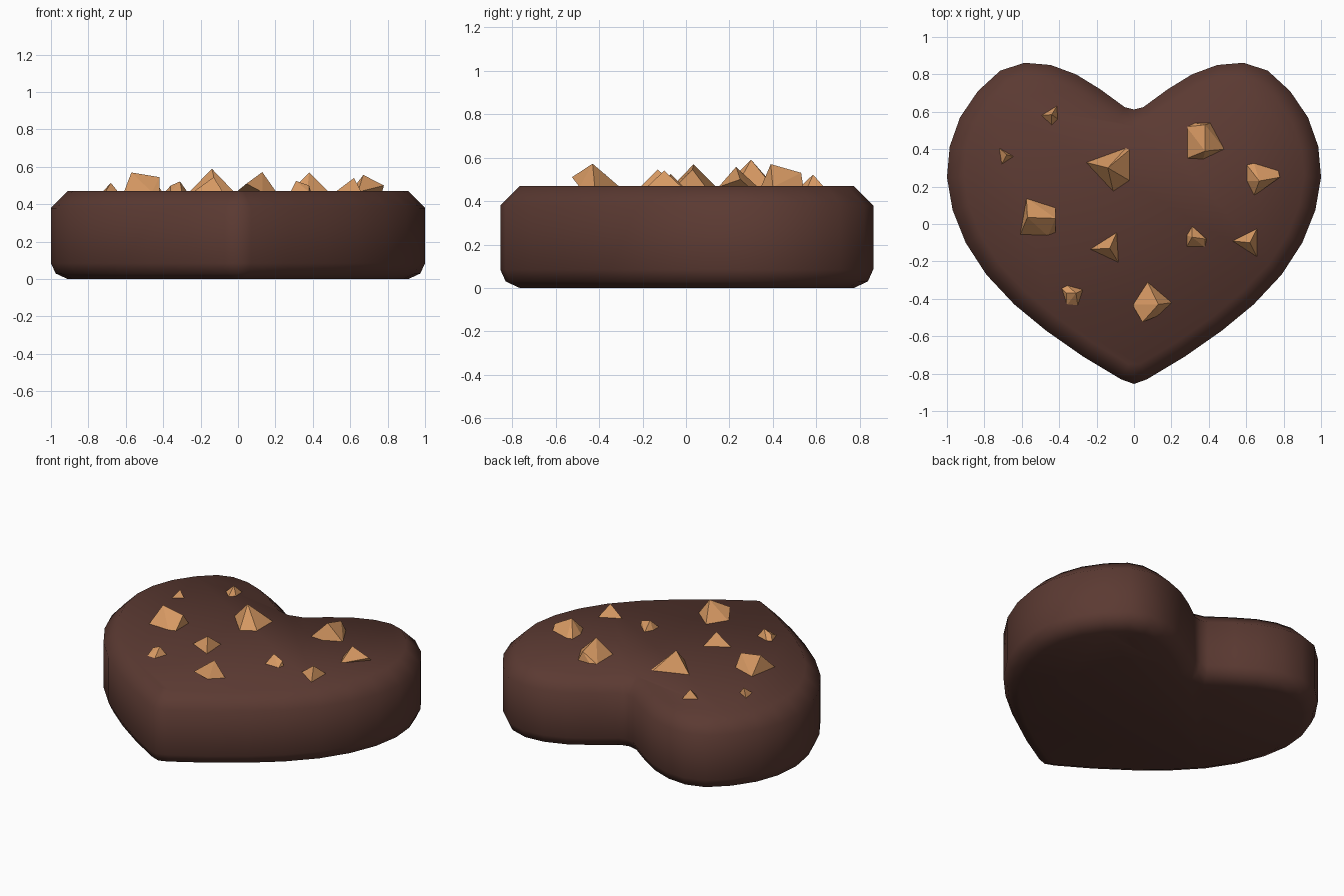
import bpy, bmesh
from mathutils import Vector

if "Cube" in bpy.data.objects:
    bpy.data.objects.remove(bpy.data.objects["Cube"])


def material(name, rgb):
    m = bpy.data.materials.new(name)
    m.diffuse_color = (*rgb, 1.0)
    m.use_nodes = True
    m.node_tree.nodes["Principled BSDF"].inputs["Base Color"].default_value = m.diffuse_color
    return m


CHOCOLATE = material("dark chocolate", (0.105, 0.042, 0.032))
NUT = material("toasted nut", (0.68, 0.32, 0.125))


def finish(bm, name, mat, smooth):
    bmesh.ops.recalc_face_normals(bm, faces=bm.faces[:])
    for f in bm.faces:
        f.smooth = smooth
    mesh = bpy.data.meshes.new(name)
    bm.to_mesh(mesh)
    bm.free()
    mesh.materials.append(mat)
    ob = bpy.data.objects.new(name, mesh)
    bpy.context.collection.objects.link(ob)
    return ob


# Heart outline: right half from notch to tip, then mirrored
half = [(0, .612), (.05, .625), (.18, .72), (.31, .80), (.445, .85), (.585, .862),
        (.715, .82), (.835, .71), (.93, .57), (.985, .415), (1, .25), (.97, .075),
        (.90, -.10), (.79, -.27), (.64, -.43), (.47, -.57), (.27, -.71),
        (.07, -.83), (0, -.855)]
outline = [Vector(p) for p in half] + [Vector((-x, y)) for x, y in half[-2:0:-1]]
n = len(outline)


def inset(i, d):
    t = (outline[(i + 1) % n] - outline[i]).normalized() + (outline[i] - outline[i - 1]).normalized()
    t.normalize()
    return outline[i] + Vector((t.y, -t.x)) * d


# Heart body: stacked rings with rounded lower edge and chamfered upper edge
bm = bmesh.new()
rings = []
for z, d in [(0, .09), (.03, .025), (.085, 0), (.38, 0), (.47, .09)]:
    rings.append([bm.verts.new((*inset(i, d), z)) for i in range(n)])
for a, b in zip(rings, rings[1:]):
    for i in range(n):
        j = (i + 1) % n
        bm.faces.new((a[i], a[j], b[j], b[i]))
bm.faces.new(rings[0])
bm.faces.new(rings[-1])
finish(bm, "heart_body", CHOCOLATE, True)


# Nut pieces: faceted hulls from a footprint and raised corners
def nut(name, foot, peaks):
    bm = bmesh.new()
    for x, y in foot:
        bm.verts.new((x, y, .465))
    # hidden root sunk into the chocolate
    cx = sum(p[0] for p in foot) / len(foot)
    cy = sum(p[1] for p in foot) / len(foot)
    bm.verts.new((cx, cy, .43))
    for p in peaks:
        bm.verts.new(p)
    bmesh.ops.convex_hull(bm, input=bm.verts[:])
    finish(bm, name, NUT, False)


nut("nut_centre", [(-.26, .33), (-.04, .41), (-.02, .40), (-.02, .23), (-.11, .17)],
    [(-.14, .30, .59)])
nut("nut_left", [(-.61, -.06), (-.575, .14), (-.42, .09), (-.42, -.05), (-.46, -.065)],
    [(-.57, .035, .57), (-.42, .03, .545)])
nut("nut_upper_right", [(.28, .35), (.28, .52), (.32, .54), (.41, .54), (.485, .40), (.37, .345)],
    [(.38, .39, .57), (.38, .53, .53)])
nut("nut_lower", [(-.01, -.43), (.07, -.305), (.205, -.42), (.13, -.49)],
    [(.13, -.43, .572), (.045, -.525, .51)])
nut("nut_right", [(.60, .23), (.60, .32), (.64, .33), (.77, .29), (.64, .15)],
    [(.67, .23, .557), (.78, .25, .50)])
nut("nut_lower_left", [(-.24, -.135), (-.09, -.04), (-.08, -.21), (-.12, -.19)],
    [(-.13, -.13, .545)])
nut("nut_lower_right", [(.52, -.09), (.66, -.02), (.66, -.18)],
    [(.62, -.10, .54)])
nut("nut_small_right", [(.28, -.06), (.31, -.01), (.39, -.08), (.38, -.125), (.28, -.125)],
    [(.31, -.07, .525), (.38, -.08, .50)])
nut("nut_small_lower", [(-.39, -.34), (-.36, -.325), (-.27, -.35), (-.30, -.44), (-.36, -.435)],
    [(-.31, -.37, .522), (-.36, -.37, .50)])
nut("nut_small_left", [(-.725, .41), (-.64, .36), (-.71, .315)],
    [(-.68, .37, .515)])
nut("nut_small_top", [(-.50, .58), (-.41, .635), (-.405, .56), (-.44, .525)],
    [(-.44, .585, .522)])
